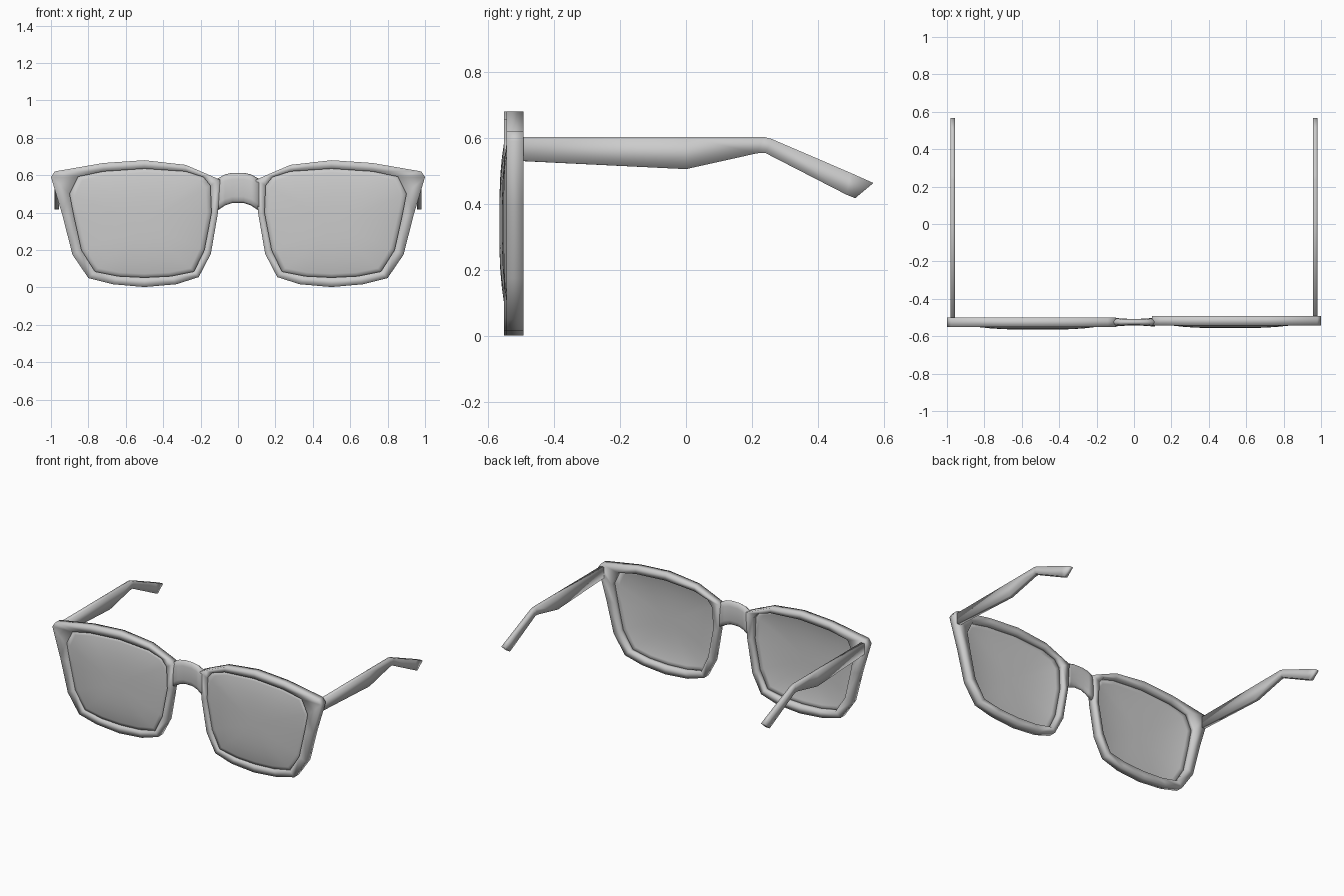
import bpy, bmesh, math
from mathutils import Vector

if "Cube" in bpy.data.objects:
    bpy.data.objects.remove(bpy.data.objects["Cube"])

# Rim stations: outer x, outer z, inner x, inner z (right side, clockwise from top)
RIM = [(.50, .68, .50, .635), (.72, .665, .72, .62), (.98, .62, .855, .592),
       (1.0, .59, .90, .50), (.94, .39, .877, .38), (.885, .175, .837, .20),
       (.80, .05, .765, .085), (.67, .017, .64, .06), (.50, .002, .50, .053),
       (.33, .017, .36, .06), (.21, .055, .235, .085), (.145, .18, .18, .20),
       (.107, .40, .142, .40), (.096, .575, .148, .545), (.14, .595, .185, .59),
       (.28, .655, .28, .62)]
# Temple stations: top y, top z, bottom y, bottom z
ARM = [(0, .603, 0, .505), (.235, .603, .215, .553), (.26, .596, .24, .554),
       (.50, .493, .485, .428), (.567, .463, .512, .417)]


def loft(name, rings, closed=False, caps=True):
    """Skin consecutive rings of points with quads, shaded smooth."""
    bm = bmesh.new()
    vs = [[bm.verts.new(p) for p in r] for r in rings]
    pairs = list(zip(vs, vs[1:])) + ([(vs[-1], vs[0])] if closed else [])
    n = len(vs[0])
    for a, b in pairs:
        for i in range(n):
            j = (i + 1) % n
            bm.faces.new((a[i], a[j], b[j], b[i]))
    if caps and not closed:
        bm.faces.new(vs[0])
        bm.faces.new(vs[-1])
    bmesh.ops.recalc_face_normals(bm, faces=bm.faces)
    for f in bm.faces:
        f.smooth = True
    me = bpy.data.meshes.new(name)
    bm.to_mesh(me)
    bm.free()
    ob = bpy.data.objects.new(name, me)
    bpy.context.collection.objects.link(ob)
    return ob


def lens(name, s, front):
    """Domed lens sheet: rim outline shrunk towards the middle."""
    c = Vector((.51, .34))
    rings = []
    for t in (1.02, .93, .82, .68, .5, .3, .1):
        ring = []
        for _, _, x, z in RIM:
            p = c + (Vector((x, z)) - c) * t
            ring.append((s * p.x, front - .014 + .025 * t ** 3, p.y))
        rings.append(ring)
    ob = loft(name, rings, caps=False)
    bm = bmesh.new()
    bm.from_mesh(ob.data)
    # close the small middle hole only
    mid = [e for e in bm.edges if e.is_boundary
           and all(abs(abs(v.co.x) - c.x) < .1 and abs(v.co.z - c.y) < .1 for v in e.verts)]
    bmesh.ops.contextual_create(bm, geom=mid)
    bmesh.ops.recalc_face_normals(bm, faces=bm.faces)
    if sum(f.normal.y for f in bm.faces) > 0:
        bmesh.ops.reverse_faces(bm, faces=bm.faces)
    for f in bm.faces:
        f.smooth = True
    bm.to_mesh(ob.data)
    bm.free()
    mod = ob.modifiers.new("thickness", 'SOLIDIFY')
    mod.thickness = .005


# Both sides; the right one sits slightly further back
for side, s, front in (("left", -1, -.551), ("right", 1, -.543)):
    back = front + .051
    # rim
    loft(side + "_rim", [[(s * ox, front, oz), (s * ox, back, oz),
                          (s * ix, back, iz), (s * ix, front, iz)]
                         for ox, oz, ix, iz in RIM], closed=True)
    # lens
    lens(side + "_lens", s, front)
    # temple arm
    stations = [(back - .01, .603, back - .01, .53)] + ARM
    loft(side + "_temple", [[(s * .956, ty, tz), (s * .982, ty, tz),
                             (s * .982, by, bz), (s * .956, by, bz)]
                            for ty, tz, by, bz in stations])

# Arched nose bridge with rounded section
rings = []
for x, top, bot, d in ((-.112, .58, .41, .024), (-.07, .604, .438, .02), (-.03, .613, .452, .018),
                       (.03, .613, .452, .018), (.07, .604, .438, .02), (.112, .58, .41, .024)):
    ring = []
    for k in range(12):
        a = 2 * math.pi * k / 12
        ca, sa = math.cos(a), math.sin(a)
        ring.append((x, -.525 + d * math.copysign(abs(ca) ** .6, ca),
                     (top + bot) / 2 + (top - bot) / 2 * math.copysign(abs(sa) ** .8, sa)))
    rings.append(ring)
loft("nose_bridge", rings)
